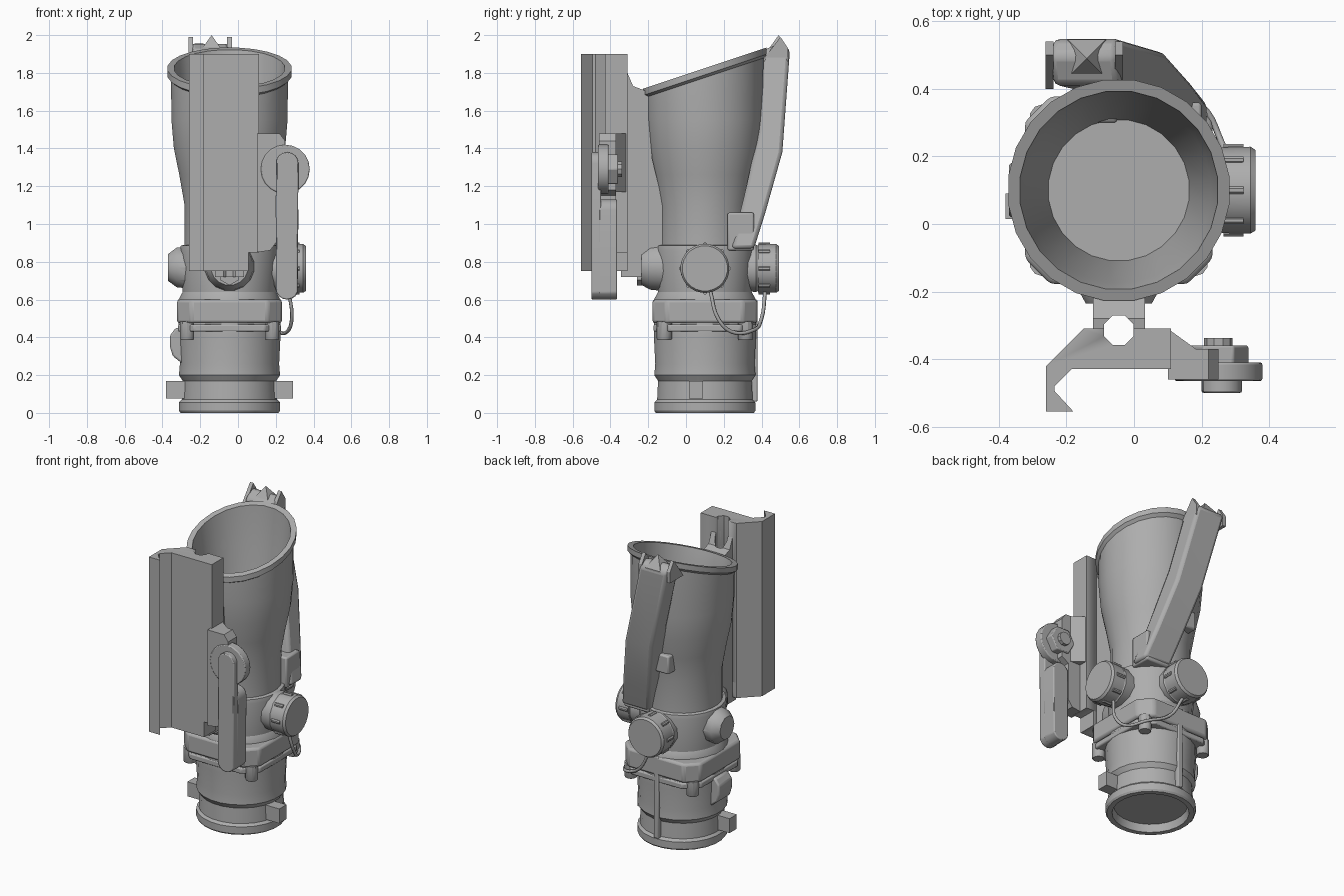
import bpy, bmesh, math
from mathutils import Vector, Matrix

old = bpy.data.objects.get("Cube")
if old:
    bpy.data.objects.remove(old, do_unlink=True)

CX, CY = -0.045, 0.1          # tube axis
TURRET_Z = 0.765

metal = bpy.data.materials.new("grey metal")
metal.use_nodes = True
GREY = (0.42, 0.42, 0.42, 1)
metal.diffuse_color = GREY
metal.node_tree.nodes["Principled BSDF"].inputs["Base Color"].default_value = GREY


def finish(name, bm, bevel=0, angle=32):
    bmesh.ops.recalc_face_normals(bm, faces=bm.faces)
    mesh = bpy.data.meshes.new(name)
    bm.to_mesh(mesh)
    bm.free()
    mesh.materials.append(metal)
    ob = bpy.data.objects.new(name, mesh)
    bpy.context.collection.objects.link(ob)
    bpy.ops.object.select_all(action='DESELECT')
    bpy.context.view_layer.objects.active = ob
    ob.select_set(True)
    bpy.ops.object.shade_smooth_by_angle(angle=math.radians(angle))
    if bevel:
        mod = ob.modifiers.new("bevel", 'BEVEL')
        mod.width = bevel
        mod.segments = 2
        mod.limit_method = 'ANGLE'
    return ob


def prism(name, outline, axis, lo, hi, bevel=0):
    """Extrude a 2D outline along x, y or z."""
    place = {'x': lambda a, b, d: (d, a, b),
             'y': lambda a, b, d: (a, d, b),
             'z': lambda a, b, d: (a, b, d)}[axis]
    bm = bmesh.new()
    ends = [[bm.verts.new(place(a, b, d)) for a, b in outline] for d in (lo, hi)]
    n = len(outline)
    for ring in ends:
        bm.faces.new(ring)
    for i in range(n):
        j = (i + 1) % n
        bm.faces.new((ends[0][i], ends[0][j], ends[1][j], ends[1][i]))
    return finish(name, bm, bevel)


def box(name, x, y, z, bevel=0):
    return prism(name, [(x[0], y[0]), (x[1], y[0]), (x[1], y[1]), (x[0], y[1])],
                 'z', z[0], z[1], bevel)


def lathe(name, profile, origin, direction=(0, 0, 1), sides=24, slope=0):
    """Revolve (radius, height[, tilted]) points; tilted rings lean along y."""
    bm = bmesh.new()
    rings = []
    for p in profile:
        lean = slope if len(p) > 2 else 0
        if p[0] == 0:
            rings.append([bm.verts.new((0, 0, p[1]))] * sides)
            continue
        ring = []
        for i in range(sides):
            a = math.tau * (i + 0.5) / sides
            x, y = p[0] * math.cos(a), p[0] * math.sin(a)
            ring.append(bm.verts.new((x, y, p[1] + lean * y)))
        rings.append(ring)
    for r0, r1 in zip(rings, rings[1:]):
        for i in range(sides):
            j = (i + 1) % sides
            quad = list(dict.fromkeys((r0[i], r0[j], r1[j], r1[i])))
            bm.faces.new(quad)
    turn = Vector((0, 0, 1)).rotation_difference(Vector(direction)).to_matrix().to_4x4()
    bm.transform(Matrix.Translation(origin) @ turn)
    return finish(name, bm)


def circle(cx, cy, r, n, start=0.0, sweep=math.tau):
    return [(cx + r * math.cos(start + sweep * i / n),
             cy + r * math.sin(start + sweep * i / n)) for i in range(n)]


# Main tube: eyepiece, body, flared front bell with slanted rim, hollow mouth
lathe("main_tube", [
    (0, 0.05), (0.22, 0.05), (0.23, 0), (0.262, 0), (0.27, 0.012), (0.27, 0.055),
    (0.255, 0.07), (0.25, 0.17), (0.27, 0.2), (0.265, 0.26), (0.272, 0.4),
    (0.272, 0.6), (0.25, 0.64), (0.265, 0.86), (0.26, 0.885), (0.24, 0.89),
    (0.24, 1.1), (0.268, 1.26), (0.297, 1.4), (0.31, 1.55), (0.312, 1.775, 1),
    (0.33, 1.79, 1), (0.33, 1.825, 1), (0.295, 1.825, 1), (0.275, 1.66),
    (0.21, 1.27), (0, 1.27)], (CX, CY, 0), slope=0.333)

# Square flange with chamfered corners, and its thin lower plate
def octagon(half, cut):
    pts = [(half, cut - half), (half, half - cut)]
    out = []
    for k in range(4):
        c, s = math.cos(k * math.pi / 2), math.sin(k * math.pi / 2)
        out += [(CX + c * x - s * y, CY + s * x + c * y) for x, y in pts]
    return out

prism("flange", octagon(0.278, 0.075), 'z', 0.475, 0.6, 0.015)
prism("flange_plate", octagon(0.272, 0.085), 'z', 0.43, 0.468, 0.008)
for sx in (-1, 1):
    for sy in (-1, 1):
        lathe("flange_screw", [(0, 0), (0.035, 0), (0.04, 0.008), (0.04, 0.1), (0, 0.1)],
              (CX + sx * 0.225, CY + sy * 0.215, 0.385), sides=10)

# Eyepiece lugs, seam rib and side bulge
box("right_lug", (-0.38, -0.28), (0.015, 0.09), (0.075, 0.17))
box("left_lug", (0.19, 0.29), (0.015, 0.09), (0.075, 0.17))
box("seam_rib", (CX - 0.018, CX + 0.018), (0.33, 0.378), (0.06, 0.6), 0.006)
prism("side_bulge", [(-0.28, 0.25), (-0.345, 0.3), (-0.36, 0.35), (-0.36, 0.41),
                     (-0.33, 0.45), (-0.28, 0.45)], 'y', 0.03, 0.17, 0.01)

# Adjustment turrets with collars, caps and grip ribs
def turret(name, direction, start, end):
    d = Vector(direction)
    origin = (CX, CY, TURRET_Z)
    lathe(name + "_collar", [(0, 0.15), (0.115, 0.15), (0.13, start - 0.02),
                             (0.118, start), (0, start)], origin, direction, 12)
    lathe(name + "_cap", [(0, start - 0.01), (0.128, start - 0.01), (0.13, end - 0.015),
                          (0.12, end), (0, end)], origin, direction, 24)
    side = d.cross(Vector((0, 0, 1)))
    for i in range(8):
        a = math.tau * i / 8
        p = Vector(origin) + d * (start + 0.025) + \
            (side * math.cos(a) + Vector((0, 0, 1)) * math.sin(a)) * 0.126
        lathe(name + "_grip", [(0, -0.03), (0.012, -0.03), (0.012, 0.03), (0, 0.03)],
              p, direction, 8)

turret("left_turret", (1, 0, 0), 0.315, 0.405)
turret("back_turret", (0, 1, 0), 0.29, 0.392)

# Plug on the right side, boss and bolt under the mount
lathe("right_plug", [(0, 0.15), (0.125, 0.15), (0.11, 0.28), (0.075, 0.325), (0, 0.325)],
      (CX, CY, 0.77), (-1, 0, 0), 10)
lathe("front_boss", [(0, 0.15), (0.14, 0.15), (0.125, 0.29), (0.1, 0.335), (0, 0.335)],
      (CX, CY, 0.775), (0, -1, 0), 16)
lathe("front_bolt", [(0, 0.3), (0.055, 0.3), (0.055, 0.36), (0, 0.36)],
      (CX, CY, 0.73), (0, -1, 0), 6)

# Retaining cord between the turret caps
cord = bpy.data.curves.new("cap_cord", 'CURVE')
cord.dimensions = '3D'
cord.bevel_depth = 0.01
cord.bevel_resolution = 1
cord.resolution_u = 5
path = [(0.27, 0.13, 0.64), (0.285, 0.17, 0.5), (0.26, 0.24, 0.43),
        (0.2, 0.35, 0.435), (0.06, 0.4, 0.5), (-0.03, 0.42, 0.65)]
spline = cord.splines.new('BEZIER')
spline.bezier_points.add(len(path) - 1)
for point, co in zip(spline.bezier_points, path):
    point.co = co
    point.handle_left_type = point.handle_right_type = 'AUTO'
cord.materials.append(metal)
bpy.context.collection.objects.link(bpy.data.objects.new("cap_cord", cord))

# Slanted light-pipe housing up the back, drifting sideways as it rises
housing = prism("light_pipe_housing", [
    (0.24, 0.87), (0.36, 0.87), (0.42, 1.06), (0.51, 1.38), (0.55, 1.92), (0.5, 1.96),
    (0.41, 1.92), (0.385, 1.5), (0.32, 1.2)], 'x', -0.1, 0.1, 0.02)
for v in housing.data.vertices:
    v.co.x += 0.12 - 0.25 * (v.co.z - 0.87)
box("housing_foot", (0.02, 0.2), (0.22, 0.36), (0.86, 1.06), 0.01)
box("housing_catch", (-0.15, -0.05), (0.3, 0.395), (1.17, 1.29), 0.01)

# Sight points on the rim
lathe("sight_point", [(0, 1.88), (0.08, 1.88), (0.08, 1.92), (0, 2.0)],
      (-0.14, 0.49, 0), sides=4)
for x in (-0.25, -0.045):
    prism("sight_blade", [(0.4, 1.86), (0.54, 1.86), (0.54, 1.93), (0.5, 1.99)],
          'x', x - 0.012, x + 0.012)

# Mounting rail and web, bored through lengthwise
def rail_outline(right):
    return [(-0.26, -0.555), (-0.18, -0.555), (-0.235, -0.495), (-0.235, -0.48),
            (-0.185, -0.43), (right, -0.43), (right, -0.31), (-0.15, -0.31), (-0.26, -0.42)]

rail = prism("rail", rail_outline(0.11), 'z', 0.85, 1.9)
rail_end = prism("rail_end", rail_outline(0.055), 'z', 0.75, 0.85)
web = prism("mount_web", [(-0.345, 0.72), (-0.345, 1.8), (-0.31, 1.8), (-0.28, 1.73),
                          (-0.2, 1.7), (-0.18, 1.35), (-0.12, 1.1), (-0.12, 0.72)],
            'x', CX - 0.077, CX + 0.077)
bore = prism("bore_cutter", circle(CX, -0.315, 0.047, 8, math.pi / 8), 'z', 0.5, 2.1)
bore.hide_render = True
bore.hide_set(True)
for ob in (rail, rail_end, web):
    cut = ob.modifiers.new("bore", 'BOOLEAN')
    cut.object = bore
    cut.solver = 'EXACT'

# Clamp: side plate, round pivot, nut and bolt
prism("clamp_plate", [(0.1, 0.85), (0.17, 0.86), (0.2, 0.9), (0.2, 1.15), (0.25, 1.18),
                      (0.25, 1.44), (0.22, 1.48), (0.1, 1.48)], 'y', -0.46, -0.37)
prism("clamp_bridge", [(0.1, -0.31), (0.19, -0.375), (0.19, -0.46), (0.13, -0.46),
                       (0.1, -0.43)], 'z', 1.17, 1.48)
prism("clamp_disc", circle(0.25, 1.29, 0.13, 20), 'y', -0.465, -0.41, 0.006)
prism("clamp_nut", circle(0.25, 1.29, 0.09, 6), 'y', -0.42, -0.36, 0.006)
prism("clamp_bolt", circle(0.25, 1.29, 0.042, 10), 'y', -0.37, -0.338)

# Throw lever: long round-ended plate with a thicker finger grip
def stadium(x, low, high, r):
    return circle(x, high - r, r, 8, 0, math.pi) + circle(x, low + r, r, 8, math.pi, math.pi) \
        if r else []

prism("throw_lever", stadium(0.26, 0.6, 1.38, 0.06), 'y', -0.5, -0.45, 0.006)
prism("lever_grip", stadium(0.262, 0.6, 1.13, 0.058), 'y', -0.46, -0.365, 0.006)
